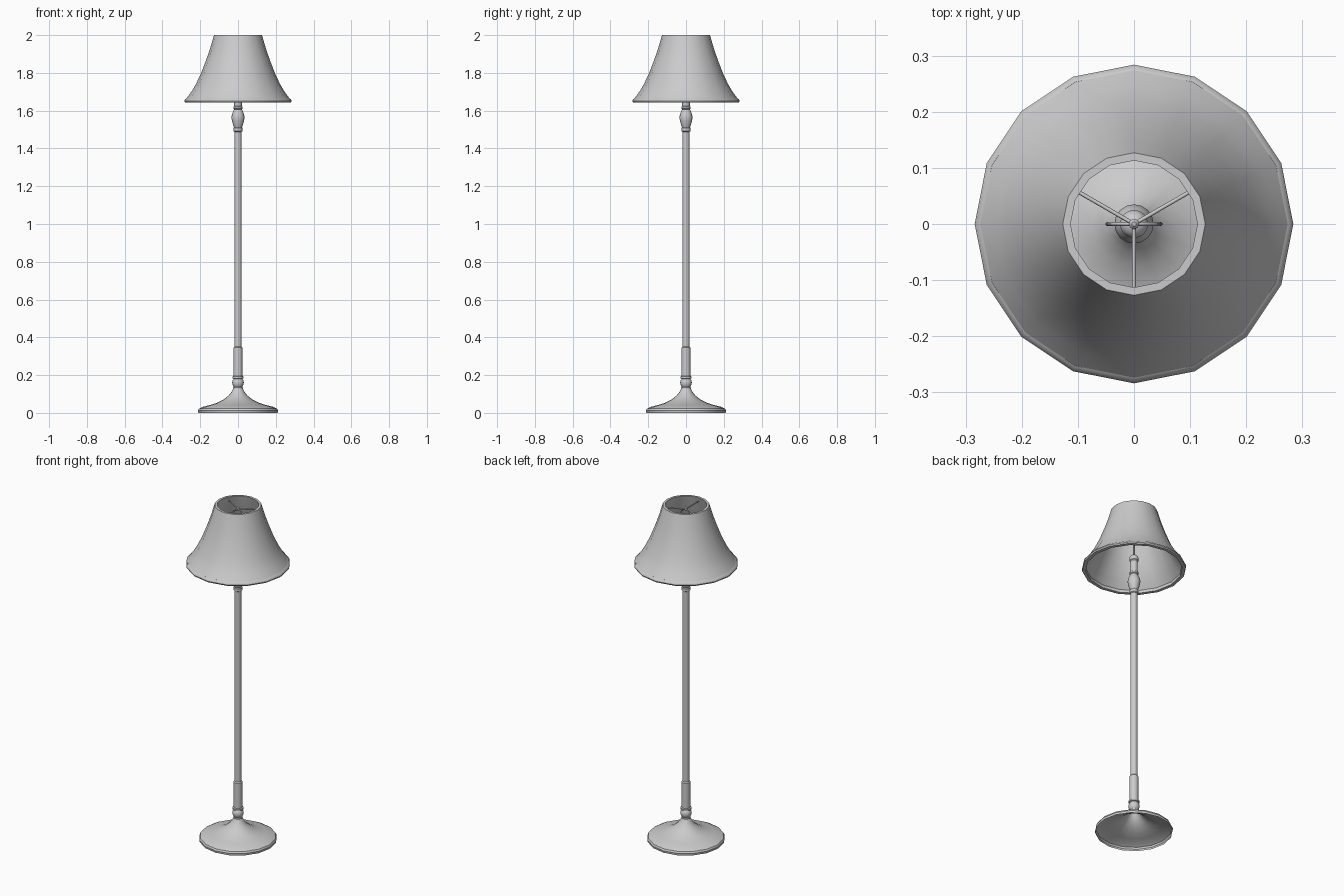
import bpy, bmesh, math
from mathutils import Vector

if "Cube" in bpy.data.objects:
    bpy.data.objects.remove(bpy.data.objects["Cube"])

SIDES = 16


def finish(name, bm, angle=35):
    bmesh.ops.recalc_face_normals(bm, faces=bm.faces)
    me = bpy.data.meshes.new(name)
    bm.to_mesh(me)
    bm.free()
    ob = bpy.data.objects.new(name, me)
    bpy.context.collection.objects.link(ob)
    bpy.ops.object.select_all(action='DESELECT')
    ob.select_set(True)
    bpy.context.view_layer.objects.active = ob
    bpy.ops.object.shade_smooth_by_angle(angle=math.radians(angle))
    return ob


def lathe(name, profile, closed=False, cap_top=False):
    """Revolve (radius, height) points around z."""
    bm = bmesh.new()
    rings = []
    for r, z in profile:
        rings.append([bm.verts.new((r * math.cos(2 * math.pi * i / SIDES),
                                    r * math.sin(2 * math.pi * i / SIDES), z))
                      for i in range(SIDES)])
    pairs = list(zip(rings, rings[1:]))
    if closed:
        pairs.append((rings[-1], rings[0]))
    for a, b in pairs:
        for i in range(SIDES):
            j = (i + 1) % SIDES
            bm.faces.new((a[i], a[j], b[j], b[i]))
    if cap_top:
        bm.faces.new(rings[-1])
    return finish(name, bm)


def wire(name, points, radius, cyclic=False):
    """Thin round tube along a path."""
    cu = bpy.data.curves.new(name, 'CURVE')
    cu.dimensions = '3D'
    cu.bevel_depth = radius
    cu.bevel_resolution = 1
    cu.use_fill_caps = True
    sp = cu.splines.new('POLY')
    sp.points.add(len(points) - 1)
    for p, co in zip(sp.points, points):
        p.co = (*co, 1)
    sp.use_cyclic_u = cyclic
    ob = bpy.data.objects.new(name, cu)
    bpy.context.collection.objects.link(ob)
    return ob


# flared foot, open underneath
lathe("base", [(.210, 0), (.212, .012), (.207, .022), (.190, .031), (.150, .041),
               (.110, .054), (.075, .072), (.050, .092), (.034, .112), (.026, .128)])

# turned lower knob
lathe("lower_knob", [(.026, .126), (.026, .134), (.022, .137), (.028, .147), (.031, .160),
                     (.028, .173), (.023, .180), (.030, .183), (.030, .192), (.022, .196)])

# pole with thicker lower sleeve
lathe("lower_sleeve", [(.024, .192), (.024, .345), (.018, .352)])
lathe("pole", [(.019, .34), (.019, 1.50)])

# turned upper vase and lamp socket
lathe("upper_vase", [(.019, 1.488), (.024, 1.492), (.024, 1.508), (.021, 1.512), (.025, 1.522),
                     (.032, 1.545), (.035, 1.565), (.031, 1.583), (.024, 1.600), (.020, 1.607),
                     (.025, 1.611), (.025, 1.620), (.020, 1.624)])
lathe("socket", [(.020, 1.622), (.020, 1.690), (.025, 1.695), (.025, 1.712),
                 (.018, 1.724), (.006, 1.730)], cap_top=True)

# stem and oval harp holding up the shade
wire("harp_stem", [(0, 0, 1.725), (0, 0, 1.80)], .005)
wire("harp", [(.048 * math.cos(2 * math.pi * i / 20), 0,
               1.885 + .087 * math.sin(2 * math.pi * i / 20)) for i in range(20)], .0035, True)

# small hub and three spokes
lathe("spoke_hub", [(.004, 1.965), (.009, 1.970), (.009, 1.980), (.004, 1.986)], cap_top=True)
for k, deg in enumerate((30, 150, 270)):
    a = math.radians(deg)
    wire(f"spoke_{k + 1}", [(0, 0, 1.975), (.117 * math.cos(a), .117 * math.sin(a), 1.975)], .0035)

# bell-shaped shade with wall thickness
outer = [(.277, 1.660), (.248, 1.698), (.222, 1.742), (.195, 1.800),
         (.170, 1.865), (.149, 1.925), (.127, 2.0)]
lathe("shade", outer + [(r - .014, z) for r, z in reversed(outer)], closed=True)

# trim band round the lower edge
lathe("shade_trim", [(.262, 1.643), (.281, 1.643), (.284, 1.650), (.280, 1.660),
                     (.274, 1.664), (.262, 1.660)], closed=True)
